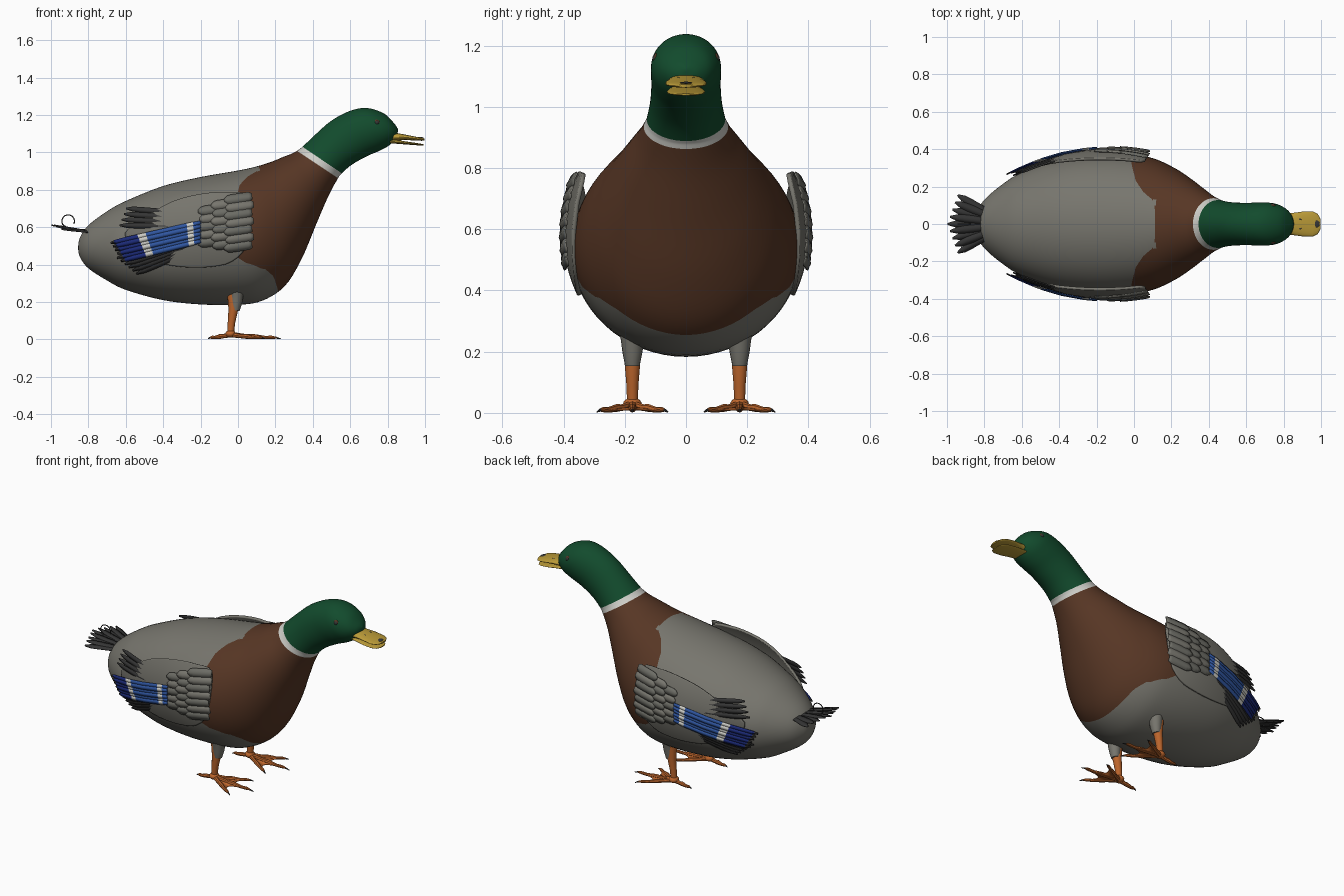
import bpy, bmesh, math
from mathutils import Vector

if "Cube" in bpy.data.objects:
    bpy.data.objects.remove(bpy.data.objects["Cube"])

# Palette, shared by every object in the same slot order
COLOURS = [("warm_grey", (.185, .18, .155)), ("chest_brown", (.095, .037, .018)),
           ("head_green", (.006, .07, .026)), ("collar_white", (.62, .62, .58)),
           ("wing_blue", (.03, .095, .36)), ("wing_navy", (.012, .025, .2)),
           ("feather_black", (.035, .035, .035)), ("bill_yellow", (.5, .33, .04)),
           ("leg_orange", (.5, .13, .025)), ("covert_grey", (.15, .15, .13))]
GREY, BROWN, GREEN, WHITE, BLUE, NAVY, BLACK, YELLOW, ORANGE, COVERT = range(10)
MATS = []
for n, c in COLOURS:
    m = bpy.data.materials.new(n)
    m.diffuse_color = (*c, 1)
    m.use_nodes = True
    m.node_tree.nodes["Principled BSDF"].inputs["Base Color"].default_value = m.diffuse_color
    MATS.append(m)


def finish(bm, name, mirror=False, thick=0, smooth=40, closed=True):
    if closed:
        bmesh.ops.recalc_face_normals(bm, faces=bm.faces)
    me = bpy.data.meshes.new(name)
    bm.to_mesh(me)
    bm.free()
    ob = bpy.data.objects.new(name, me)
    bpy.context.collection.objects.link(ob)
    for m in MATS:
        me.materials.append(m)
    bpy.ops.object.select_all(action='DESELECT')
    ob.select_set(True)
    bpy.context.view_layer.objects.active = ob
    bpy.ops.object.shade_smooth_by_angle(angle=math.radians(smooth))
    if thick:
        s = ob.modifiers.new("thickness", 'SOLIDIFY')
        s.thickness, s.offset = thick, 0
    if mirror:
        ob.modifiers.new("mirror", 'MIRROR').use_axis = (False, True, False)
    return ob


def loft(bm, rings, mats):
    """Skin a list of rings; mats is one slot or one slot per span."""
    vs = [[bm.verts.new(p) for p in r] for r in rings]
    n = len(vs[0])
    for i in range(len(vs) - 1):
        for j in range(n):
            k = (j + 1) % n
            f = bm.faces.new((vs[i][j], vs[i][k], vs[i + 1][k], vs[i + 1][j]))
            f.material_index = mats if isinstance(mats, int) else mats[i]
    for r, m in ((vs[0], 0), (vs[-1], -1)):
        bm.faces.new(r).material_index = mats if isinstance(mats, int) else mats[m]


def tube(bm, pts, radii, mats, n=10):
    pts = [Vector(p) for p in pts]
    rings = []
    for i, p in enumerate(pts):
        d = (pts[min(i + 1, len(pts) - 1)] - pts[max(i - 1, 0)]).normalized()
        u = d.cross(Vector((0, 1, 0)) if abs(d.y) < .8 else Vector((0, 0, 1))).normalized()
        w = d.cross(u)
        rings.append([p + radii[i] * (u * math.cos(a) + w * math.sin(a))
                      for a in (2 * math.pi * k / n for k in range(n))])
    loft(bm, rings, mats)


def ball(bm, pos, size, mat):
    r = bmesh.ops.create_uvsphere(bm, u_segments=16, v_segments=10, radius=1)
    for v in r['verts']:
        v.co = Vector(pos) + Vector(a * b for a, b in zip(v.co, size))
        for f in v.link_faces:
            f.material_index = mat


def catmull(a, b, c, d, t):
    return [.5 * (2 * q + (r - p) * t + (2 * p - 5 * q + 4 * r - s) * t * t
                  + (3 * q - p - 3 * r + s) * t ** 3) for p, q, r, s in zip(a, b, c, d)]


# Body, neck and head: sections given as top x, z, bottom x, z, half width
S = [(-.855, .495, -.855, .485, .004), (-.845, .545, -.845, .44, .055),
     (-.8, .61, -.8, .38, .13), (-.7, .685, -.7, .315, .215),
     (-.6, .74, -.6, .265, .275), (-.4, .82, -.4, .21, .345),
     (-.2, .868, -.2, .187, .373), (0, .903, 0, .185, .37),
     (.1, .925, .13, .207, .347), (.18, .95, .25, .285, .3),
     (.24, .975, .34, .43, .25), (.28, .99, .42, .62, .2),
     (.3, 1.0, .485, .77, .16), (.315, 1.008, .535, .862, .138),
     (.345, 1.03, .555, .888, .128), (.41, 1.092, .61, .935, .117),
     (.5, 1.17, .69, .98, .113), (.6, 1.222, .76, 1.01, .115),
     (.69, 1.237, .805, 1.035, .11), (.78, 1.208, .835, 1.062, .083),
     (.835, 1.155, .85, 1.09, .045), (.855, 1.125, .855, 1.115, .004)]
COLLAR, SUB, SEG = 13, 5, 64
secs, spans = [], []
for i in range(len(S) - 1):
    for k in range(SUB):
        secs.append(catmull(S[max(i - 1, 0)], S[i], S[i + 1], S[min(i + 2, len(S) - 1)], k / SUB))
        spans.append(GREY if i < COLLAR else WHITE if i == COLLAR else GREEN)
secs.append(S[-1])
rings = []
for tx, tz, bx, bz, w in secs:
    rings.append([((tx + bx) / 2 + (tx - bx) / 2 * math.cos(a), w * math.sin(a),
                   (tz + bz) / 2 + (tz - bz) / 2 * math.cos(a))
                  for a in (2 * math.pi * j / SEG for j in range(SEG))])
bm = bmesh.new()
loft(bm, rings, spans)

# Chest colour border: x of the border at each height, cut cleanly into the faces
BORDER = [(.1, .23), (.26, .215), (.34, .19), (.38, .14), (.4, .06), (.43, 0), (.5, -.03),
          (.75, -.01), (.83, .01), (.87, .05), (.905, .11), (1.3, .14)]


def chest(p):
    for (z0, x0), (z1, x1) in zip(BORDER, BORDER[1:]):
        if p.z <= z1:
            return p.x - (x0 + (x1 - x0) * (p.z - z0) / (z1 - z0))
    return 1


cuts = []
for e in list(bm.edges):
    a, b = e.verts
    fa, fb = chest(a.co), chest(b.co)
    if fa * fb < 0:
        cuts.append(bmesh.utils.edge_split(e, a, fa / (fa - fb))[1])
bmesh.ops.connect_verts(bm, verts=cuts)
for f in bm.faces:
    if f.material_index == GREY and chest(f.calc_center_median()) > 0:
        f.material_index = BROWN
finish(bm, "body", smooth=60)


# Bill: x, centre z, half width, half height
def bill(name, rows):
    b = bmesh.new()
    loft(b, [[(x, w * math.cos(a), z + h * math.sin(a))
              for a in (2 * math.pi * j / 24 for j in range(24))] for x, z, w, h in rows], YELLOW)
    return b


bm = bill("upper", [(.8, 1.08, .05, .03), (.84, 1.084, .058, .021), (.9, 1.08, .066, .014),
                    (.955, 1.073, .067, .01), (.982, 1.07, .055, .008), (.998, 1.068, .025, .005)])
ball(bm, (.977, 0, 1.077), (.016, .02, .005), BLACK)
for s in (-1, 1):
    ball(bm, (.885, s * .025, 1.093), (.012, .005, .003), BLACK)
finish(bm, "upper_bill")
finish(bill("lower", [(.8, 1.06, .05, .012), (.85, 1.056, .056, .01), (.9, 1.05, .062, .008),
                      (.955, 1.044, .06, .006), (.98, 1.041, .045, .005), (.992, 1.04, .02, .003)]),
       "lower_bill")

# Eyes
bm = bmesh.new()
ball(bm, (.74, .097, 1.158), (.018, .009, .018), BROWN)
ball(bm, (.742, .101, 1.158), (.012, .009, .012), BLACK)
finish(bm, "eyes", mirror=True)


# Wings: everything lies on one bowed surface beside the body
def wing(x, z, off=0):
    return Vector((x, .395 - .46 * (x + .13) ** 2 - .9 * (z - .58) ** 2 + off, z))


def feather(bm, a, b, width, place, bands, point=.7):
    """Pointed strip from a to b; bands are (end fraction, slot)."""
    a, b = Vector(a), Vector(b)
    side = Vector((-(b - a).y, (b - a).x)).normalized()
    ts = sorted({0, .12, .4, point, .5 + point / 2, .99} | {t for t, _ in bands if t < .99})
    rows = []
    for t in ts:
        w = width * min(1, .65 + 3 * t)
        if t > point:
            w *= math.sqrt(max(0.01, 1 - ((t - point) / (1 - point)) ** 2))
        rows.append([bm.verts.new(place(*(a.lerp(b, t) + side * w * k), .004 * (1 - abs(k))))
                     for k in (-1, 0, 1)])
    for i in range(len(ts) - 1):
        mid = (ts[i] + ts[i + 1]) / 2
        for k in (0, 1):
            f = bm.faces.new((rows[i][k], rows[i][k + 1], rows[i + 1][k + 1], rows[i + 1][k]))
            f.material_index = next((m for t, m in bands if mid < t), bands[-1][1])


def layer(off):
    return lambda x, z, h: wing(x, z, off + h)


# Smooth wing panel, domed toward its middle
OUT = [(.06, .755), (-.05, .785), (-.2, .775), (-.35, .735), (-.5, .65), (-.6, .57),
       (-.56, .49), (-.45, .42), (-.3, .39), (-.15, .39), (-.03, .42), (.05, .52)]
outline = [catmull(OUT[i - 1], OUT[i], OUT[(i + 1) % 12], OUT[(i + 2) % 12], k / 3)
           for i in range(12) for k in range(3)]
bm = bmesh.new()
loft(bm, [[wing(-.22 + (x + .22) * s, .59 + (z - .59) * s, .012 * (1 - s * s) - .012)
           for x, z in outline] for s in (1, .97, .85, .65, .4, .1)], GREY)
bmesh.ops.delete(bm, geom=[f for f in bm.faces if len(f.verts) > 4 and f.calc_area() > .05],
                 context='FACES_ONLY')
finish(bm, "wing_panel", mirror=True, thick=.014)

# Flight feathers: dark upper and lower fans, then the banded blue patch
bm = bmesh.new()
for i in range(4):
    feather(bm, (-.36, .68 - .025 * i), (-.6 - .012 * i, .7 - .03 * i), .014,
            layer(-.008 + .002 * i), [(1, BLACK)])
for i in range(6):
    feather(bm, (-.26, .535 - .012 * i), (-.65 + .021 * i, .435 - .017 * i), .016,
            layer(.004 - .002 * i), [(1, BLACK)])
finish(bm, "flight_feathers", mirror=True, thick=.004, closed=False)

bm = bmesh.new()
for i in range(6):
    feather(bm, (-.2, .625 - .02 * i), (-.685 + .012 * i, .515 - .019 * i), .0125,
            layer(.012 + .002 * (i % 2)),
            [(.08, BLUE), (.15, WHITE), (.6, BLUE), (.69, WHITE), (.95, NAVY), (1, BLACK)], .84)
finish(bm, "blue_wing_patch", mirror=True, thick=.004, closed=False)

# Shoulder coverts in overlapping rows
bm = bmesh.new()
for c in range(3):
    for i in range(7 - c):
        z = .765 - .043 * i - .03 * c
        x = .075 - .07 * c + .008 * (i % 2)
        feather(bm, (x, z), (x - .15, z - .022), .025, layer(.016 - .004 * c),
                [(1, GREY if (i + c) % 2 else COVERT)], .75)
finish(bm, "shoulder_coverts", mirror=True, thick=.005, closed=False)

# Tail fan
bm = bmesh.new()
for i in range(9):
    a = (i - 4) / 4
    feather(bm, (-.78, .06 * a), (-1.0 + .055 * abs(a), .155 * a), .02,
            lambda x, y, h, o=.003 * (i % 2): Vector((x, y, .575 - .17 * (x + .8) + h + o
                                                      - .5 * y * y)), [(1, BLACK)], .6)
finish(bm, "tail_feathers", thick=.004, closed=False)

# Curled tail plume
bm = bmesh.new()
path = [(-.8, 0, .585), (-.87, 0, .585), (-.92, 0, .6)]
path += [(-.908 + .034 * math.cos(a), 0, .632 + .034 * math.sin(a))
         for a in (math.radians(215 - 24 * k) for k in range(11))]
tube(bm, path, [.004] * 4 + [.003] * 10, BLACK, 6)
finish(bm, "tail_curl")

# Legs
Y = .175
bm = bmesh.new()
tube(bm, [(-.01, Y, .32), (-.008, Y, .24), (-.01, Y, .2), (-.015, Y, .155)],
     [.06, .038, .033, .024], GREY, 16)
finish(bm, "thighs", mirror=True)
bm = bmesh.new()
tube(bm, [(-.028, Y, .24), (-.025, Y, .16), (-.035, Y, .09), (-.04, Y, .03)],
     [.029, .026, .02, .018], ORANGE, 14)
ball(bm, (-.04, Y, .03), (.028, .03, .02), ORANGE)
finish(bm, "shanks", mirror=True)

# Feet: three front toes, one hind toe, dark claws
TIPS = [(.13, -.105), (.205, 0), (.13, .105)]
bm = bmesh.new()
for tx, ty in TIPS + [(-.15, 0)]:
    p = [Vector((-.04 + (tx + .04) * t, Y + ty * t, z)) for t, z in
         ((0, .026), (.35, .017), (.5, .016), (.75, .01), (.9, .011), (1, .009), (1.1, .003))]
    tube(bm, p, [.015, .011, .013, .009, .009, .005, .002], [ORANGE] * 5 + [BLACK], 8)
finish(bm, "toes", mirror=True)

# Webbing with a scooped front edge
bm = bmesh.new()
for (ax, ay), (bx, by) in zip(TIPS, TIPS[1:]):
    rim = []
    for k in range(9):
        t = k / 8
        s = .82 - .9 * t * (1 - t)
        rim.append(bm.verts.new((-.04 + (ax + (bx - ax) * t + .04) * s,
                                 Y + (ay + (by - ay) * t) * s, .009)))
    hub = bm.verts.new((-.04, Y, .02))
    for p, q in zip(rim, rim[1:]):
        bm.faces.new((hub, p, q)).material_index = ORANGE
finish(bm, "webbing", mirror=True, thick=.004, closed=False)
